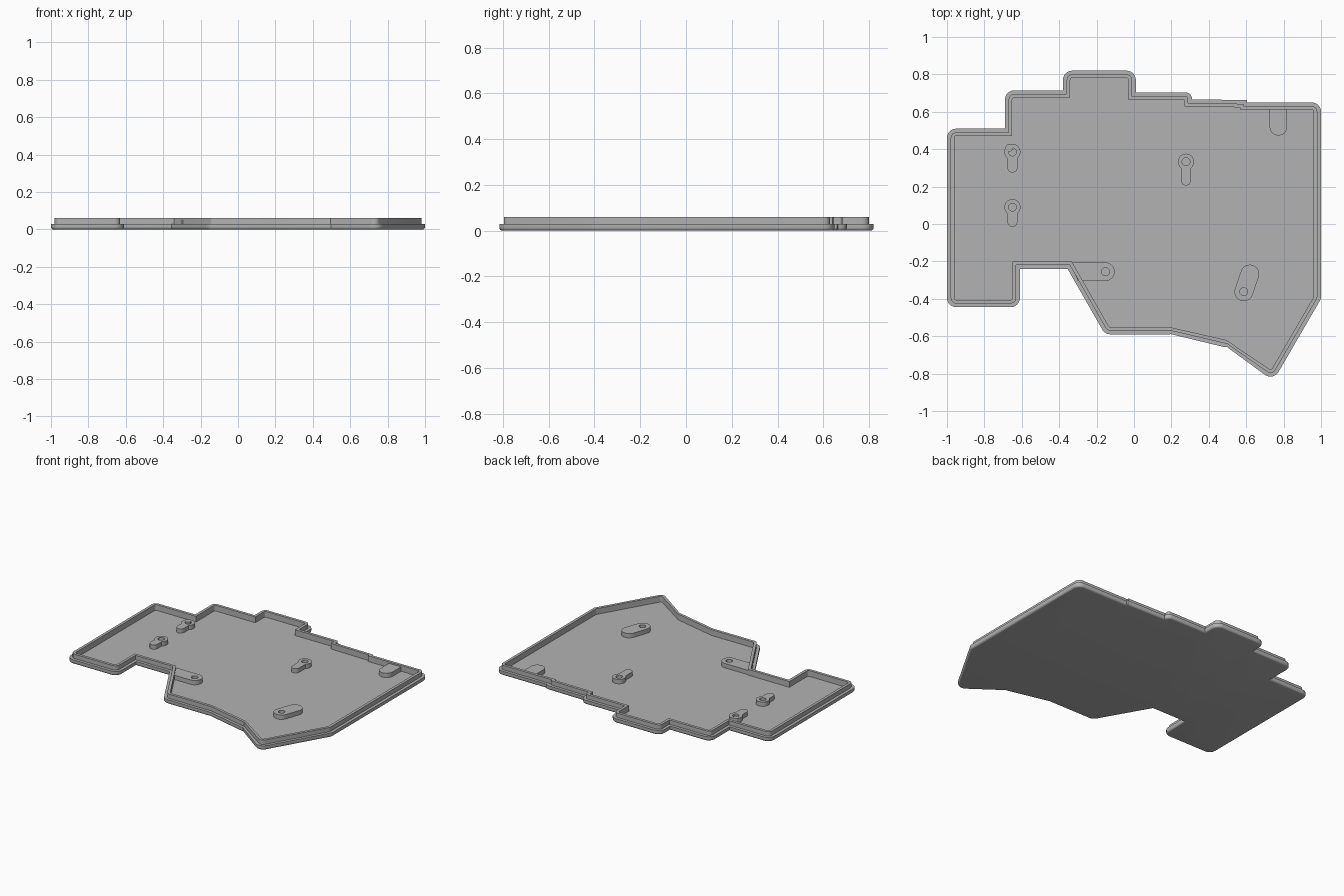
import bpy, bmesh
from math import radians, sin, cos, asin, degrees, pi
from mathutils import Vector

if "Cube" in bpy.data.objects:
    bpy.data.objects.remove(bpy.data.objects["Cube"], do_unlink=True)

grey = bpy.data.materials.new("mid_grey")
grey.use_nodes = True
grey.diffuse_color = (0.45, 0.45, 0.45, 1)
grey.node_tree.nodes["Principled BSDF"].inputs["Base Color"].default_value = (0.45, 0.45, 0.45, 1)

FLOOR, BOSS_TOP = 0.02, 0.05


def finish(bm, name):
    bmesh.ops.recalc_face_normals(bm, faces=bm.faces[:])
    mesh = bpy.data.meshes.new(name)
    bm.to_mesh(mesh)
    bm.free()
    mesh.materials.append(grey)
    obj = bpy.data.objects.new(name, mesh)
    bpy.context.collection.objects.link(obj)
    bpy.ops.object.select_all(action='DESELECT')
    obj.select_set(True)
    bpy.context.view_layer.objects.active = obj
    bpy.ops.object.shade_smooth_by_angle(angle=radians(30))
    return obj


def ring(bm, pts, z):
    return [bm.verts.new((p[0], p[1], z)) for p in pts]


def wall(bm, a, b):
    n = len(a)
    for i in range(n):
        j = (i + 1) % n
        bm.faces.new((a[i], a[j], b[j], b[i]))


def inset_rounded(corners, d, steps=6):
    """Inset a counter-clockwise outline by d, rounding its convex corners."""
    n, moved, out = len(corners), [], []
    for i, (x, y, r) in enumerate(corners):
        p = Vector((x, y))
        e1 = (p - Vector(corners[i - 1][:2])).normalized()
        e2 = (Vector(corners[(i + 1) % n][:2]) - p).normalized()
        n1, n2 = Vector((-e1.y, e1.x)), Vector((-e2.y, e2.x))
        miter = (n1 + n2) / (1 + n1.dot(n2))
        q = p + miter * d
        if r == 0:
            out.append(q)
            continue
        r = max(r - d, 0.003)
        centre = q + miter * r
        turn = n1.angle(n2)
        for k in range(steps + 1):
            a = turn * k / steps
            out.append(centre - r * (n1 * cos(a) + e1 * -sin(a)))
    return out


# Tray outline: x, y, corner radius (zero where the corner turns inward)
R = 0.05
outline = [(-1, -.445, R), (-.61, -.445, R), (-.61, -.24, 0), (-.355, -.24, 0),
           (-.155, -.59, R), (.18, -.59, R), (.47, -.655, R), (.746, -.837, R),
           (1, -.40, R), (1, .65, R), (.605, .65, 0), (.605, .662, .003),
           (.31, .667, 0), (.31, .703, .033), (.01, .703, 0), (.01, .82, R),
           (-.38, .82, R), (-.38, .715, 0), (-.69, .715, R), (-.69, .51, 0),
           (-1, .51, R)]

# Tray: rounded base, ledge, raised lip and recessed floor, as inset and height
section = [(.014, 0), (.008, .001), (.004, .004), (.001, .008), (0, .014), (0, .03),
           (.02, .03), (.02, .06), (.039, .06), (.039, FLOOR)]
bm = bmesh.new()
rings = [ring(bm, inset_rounded(outline, d), z) for d, z in section]
for a, b in zip(rings, rings[1:]):
    wall(bm, a, b)
bm.faces.new(rings[0])
bm.faces.new(rings[-1])
finish(bm, "tray")


def arc(c, r, start, end, steps=16):
    angles = [radians(start + (end - start) * k / steps) for k in range(steps + 1)]
    return [Vector((c[0] + r * cos(a), c[1] + r * sin(a))) for a in angles]


def keyhole(c, head, tail, length, tilt=0):
    """Round head with a narrower round-ended tail pointing down, then tilted."""
    phi = degrees(asin(tail / head))
    shape = arc((0, 0), head, phi - 90, 270 - phi, 24)
    tail_arc = arc((0, -length), tail, 180, 360)
    t = radians(tilt)
    return [Vector((c[0] + p.x * cos(t) - p.y * sin(t), c[1] + p.x * sin(t) + p.y * cos(t)))
            for p in shape + tail_arc]


def boss(name, pts, hole=None, hole_r=0.021):
    bm = bmesh.new()
    loops = [pts] + ([arc(hole, hole_r, 0, 345, 23)] if hole else [])
    rims = []
    for loop in loops:
        top = ring(bm, loop, BOSS_TOP)
        wall(bm, ring(bm, loop, FLOOR - .002), top)
        rims += [bm.edges.get((top[i - 1], top[i])) for i in range(len(top))]
    bmesh.ops.remove_doubles(bm, verts=bm.verts[:], dist=1e-6)
    rims = [e for e in bm.edges if all(v.co.z > BOSS_TOP - .001 for v in e.verts)]
    bmesh.ops.triangle_fill(bm, use_beauty=True, edges=rims, normal=(0, 0, 1))
    finish(bm, name)


# Keyhole-shaped screw bosses
for name, c, length in (("left_back_boss", (-.65, .385), .083),
                        ("left_front_boss", (-.65, .09), .078),
                        ("right_boss", (.278, .333), .1)):
    boss(name, keyhole(c, .043, .027, length), c)

# Small spur on the back boss
boss("boss_spur", arc((-.667, .407), .02, 0, 345, 23))

# Slanted oblong boss near the front point
boss("slanted_boss", keyhole((.587, -.362), .05, .05, .1, 161), (.587, -.362))

# Tongue growing from the front notch wall
tongue = (-.152, -.255)
boss("notch_tongue", arc(tongue, .049, -90, 90) + [Vector((-.342, -.206)), Vector((-.3, -.304))],
     tongue)

# Solid tab against the back wall
boss("back_tab", arc((.772, .52), .047, 180, 360) + [Vector((.819, .62)), Vector((.725, .62))])
